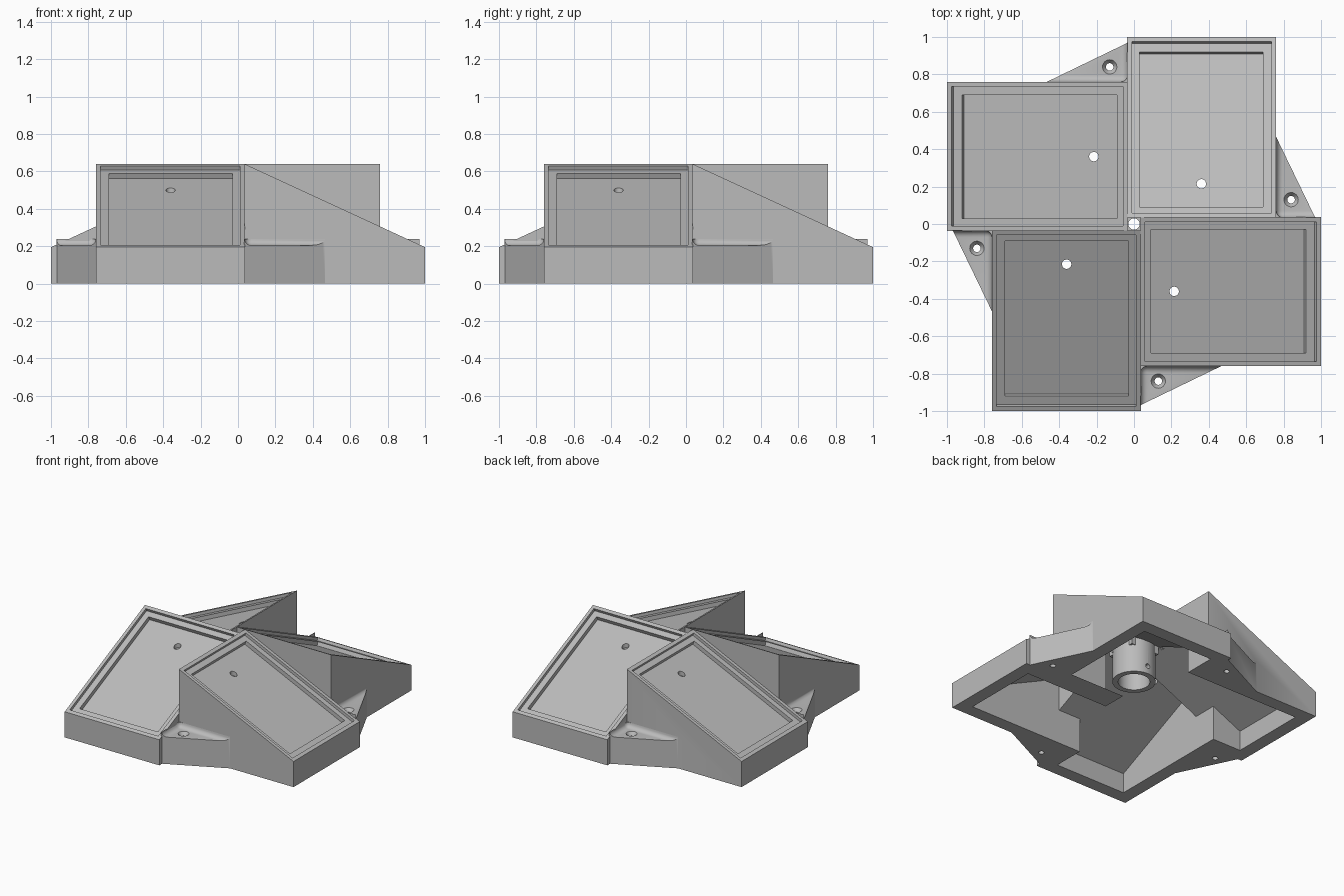
import bpy, bmesh, math
from mathutils import Matrix, Vector

old = bpy.data.objects.get("Cube")
if old:
    bpy.data.objects.remove(old, do_unlink=True)

GREY = (0.5, 0.5, 0.5, 1)
mat = bpy.data.materials.new("plain grey")
mat.use_nodes = True
mat.diffuse_color = GREY
mat.node_tree.nodes["Principled BSDF"].inputs["Base Color"].default_value = GREY

# Main dimensions of one wedge (the front one)
GAP, SIDE, LOW, HIGH = 0.035, 0.76, 0.195, 0.64
SLOPE = (HIGH - LOW) / (1 - GAP)
TILT = math.atan(SLOPE)
NORMAL = Vector((-math.sin(TILT), math.cos(TILT)))


def roof(y):
    return LOW + (y + 1) * SLOPE


def finish(bm, name, turn=0):
    """Turn a mesh about z in quarter turns and make it an object."""
    bmesh.ops.recalc_face_normals(bm, faces=bm.faces)
    bm.transform(Matrix.Rotation(turn * math.pi / 2, 4, 'Z'))
    mesh = bpy.data.meshes.new(name)
    bm.to_mesh(mesh)
    bm.free()
    mesh.materials.append(mat)
    ob = bpy.data.objects.new(name, mesh)
    bpy.context.collection.objects.link(ob)
    return ob


def prism(name, points, vec, turn=0, bevel=0):
    """Extrude a flat outline of 3D points along vec."""
    bm = bmesh.new()
    face = bm.faces.new([bm.verts.new(p) for p in points])
    new = bmesh.ops.extrude_face_region(bm, geom=[face])["geom"]
    bmesh.ops.translate(bm, vec=vec, verts=[v for v in new if isinstance(v, bmesh.types.BMVert)])
    bmesh.ops.recalc_face_normals(bm, faces=bm.faces)
    if bevel:
        bmesh.ops.bevel(bm, geom=bm.edges[:], offset=bevel, segments=5, profile=0.5, affect='EDGES')
    return finish(bm, name, turn)


def side_prism(name, profile, x0, x1, turn=0):
    """Prism from a y-z profile, running from x0 to x1."""
    return prism(name, [(x0, y, z) for y, z in profile], (x1 - x0, 0, 0), turn)


def box(name, x0, x1, y0, y1, z0, z1, turn=0, bevel=0):
    return prism(name, [(x0, y0, z0), (x1, y0, z0), (x1, y1, z0), (x0, y1, z0)],
                 (0, 0, z1 - z0), turn, bevel)


def cylinder(name, x, y, z0, z1, r, turn=0, r_top=None):
    bm = bmesh.new()
    bmesh.ops.create_cone(bm, cap_ends=True, segments=32, radius1=r,
                          radius2=r if r_top is None else r_top, depth=z1 - z0,
                          matrix=Matrix.Translation((x, y, (z0 + z1) / 2)))
    return finish(bm, name, turn)


def combine(target, other, op):
    """Apply a boolean and discard the second object."""
    mod = target.modifiers.new("cut", 'BOOLEAN')
    mod.operation, mod.solver, mod.object = op, 'EXACT', other
    bpy.context.view_layer.objects.active = target
    bpy.ops.object.modifier_apply(modifier=mod.name)
    bpy.data.objects.remove(other, do_unlink=True)


def wedge(turn):
    profile = [(-1, 0), (-1, LOW), (-GAP, HIGH), (-GAP, 0)]
    return side_prism("wedge", profile, -SIDE, GAP + 0.002, turn)


def corner_tab(turn):
    """Triangular screw tab with rounded fillets against both walls."""
    a, b = GAP - 0.003, -SIDE + 0.008
    tab = prism("tab", [(a, -0.97, 0), (0.47, b - 0.006, 0), (0.47, b, 0), (a, b, 0)],
                (0, 0, 0.24), turn)
    combine(tab, box("tab_top", GAP, 1.2, -1.4, -SIDE, 0.205, 0.6, turn, 0.035), 'DIFFERENCE')
    return tab


def tray(x0, x1, y0, y1, depth, turn):
    """Recess cut square to the sloping roof."""
    low, high = Vector((y0, roof(y0))), Vector((y1, roof(y1)))
    down, up = -NORMAL * depth, NORMAL * 0.1
    return side_prism("tray", [low + down, high + down, high + up, low + up], x0, x1, turn)


def cavity(x0, x1, y0, turn):
    """Hollow below the roof, open at the bottom."""
    y1, drop = -0.12, 0.09
    profile = [(y0, -0.1), (y0, roof(y0) - drop), (y1, roof(y1) - drop), (y1, -0.1)]
    return side_prism("cavity", profile, x0, x1, turn)


# Solid pinwheel: centre core, four wedges, four screw tabs
body = box("panel_mount_body", -0.036, 0.036, -0.036, 0.036, 0, 0.6)
for k in range(4):
    combine(body, wedge(k), 'UNION')
for k in range(4):
    combine(body, corner_tab(k), 'UNION')

# Stepped trays, hollow underside, wire holes and countersunk screw holes
for k in range(4):
    cutters = [
        tray(-0.735, 0.01, -0.975, -0.06, 0.022, k),
        tray(-0.69, -0.03, -0.93, -0.1, 0.052, k),
        cavity(-0.66, -0.065, -0.9, k),
        cavity(-0.1, 0.15, -0.66, k),
        cylinder("wire_hole", -0.36, -0.215, -0.1, 0.8, 0.025, k),
        cylinder("screw_hole", 0.13, -0.84, -0.1, 0.3, 0.02, k),
        cylinder("countersink", 0.13, -0.84, 0.18, 0.21, 0.02, k, 0.042),
    ]
    for c in cutters:
        combine(body, c, 'DIFFERENCE')
combine(body, box("core_cut", -0.2, 0.2, -0.2, 0.2, -0.1, 0.45), 'DIFFERENCE')
combine(body, cylinder("centre_hole", 0, 0, -0.1, 0.8, 0.03), 'DIFFERENCE')

# Hanging post socket with a bore and a set-screw hole at the back
post = cylinder("post_socket", 0, 0, 0.24, 0.505, 0.15)
combine(post, cylinder("bore", 0, 0, 0.1, 0.45, 0.11), 'DIFFERENCE')
combine(post, cylinder("centre_hole", 0, 0, 0.1, 0.8, 0.03), 'DIFFERENCE')
screw = cylinder("set_screw", 0, 0, 0.05, 0.25, 0.018)
screw.data.transform(Matrix.Translation((0, 0, 0.3)) @ Matrix.Rotation(-math.pi / 2, 4, 'X'))
combine(post, screw, 'DIFFERENCE')

# Smooth the round parts, keep the edges sharp
for ob in (body, post):
    bpy.ops.object.select_all(action='DESELECT')
    ob.select_set(True)
    bpy.context.view_layer.objects.active = ob
    bpy.ops.object.shade_smooth_by_angle(angle=math.radians(30))
